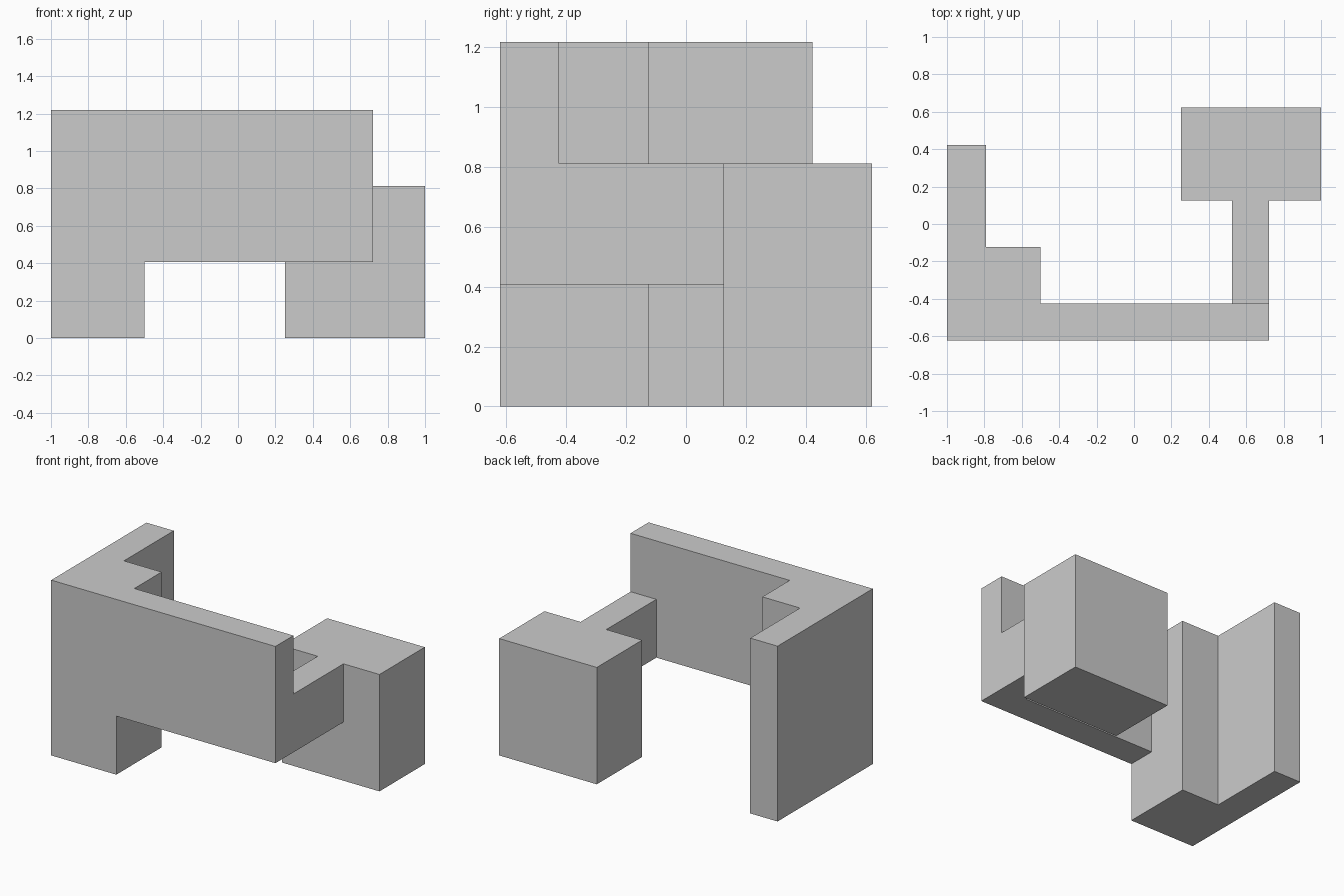
import bpy, bmesh

if "Cube" in bpy.data.objects:
    bpy.data.objects.remove(bpy.data.objects["Cube"])


def prism(name, outline, z0, z1):
    """Closed solid: a plan outline (counter-clockwise) raised from z0 to z1."""
    bm = bmesh.new()
    base = bm.faces.new([bm.verts.new((x, y, z0)) for x, y in outline])
    top = bmesh.ops.extrude_face_region(bm, geom=[base], use_keep_orig=True)
    verts = [v for v in top["geom"] if isinstance(v, bmesh.types.BMVert)]
    bmesh.ops.translate(bm, vec=(0, 0, z1 - z0), verts=verts)
    bmesh.ops.recalc_face_normals(bm, faces=bm.faces)
    mesh = bpy.data.meshes.new(name)
    bm.to_mesh(mesh)
    bm.free()
    obj = bpy.data.objects.new(name, mesh)
    bpy.context.collection.objects.link(obj)
    return obj


def combine(target, tool, operation):
    """Apply a boolean and remove the tool object."""
    tool.hide_render = True
    mod = target.modifiers.new(operation.title(), "BOOLEAN")
    mod.operation, mod.solver, mod.object = operation, "EXACT", tool
    bpy.context.view_layer.objects.active = target
    bpy.ops.object.modifier_apply(modifier=mod.name)
    bpy.data.objects.remove(tool)


LOW, MID, HIGH = 0.407, 0.812, 1.218

# Tall stepped corner with the long front wall
body = prism("stepped_wall_block",
             [(-1, -0.622), (0.723, -0.622), (0.723, -0.424), (-0.5, -0.424),
              (-0.5, -0.124), (-0.79, -0.124), (-0.79, 0.423), (-1, 0.423)],
             0, HIGH)

# Lower rear block with the narrow bridge running into the wall
rear = prism("rear_block_and_bridge",
             [(0.525, -0.52), (0.723, -0.52), (0.723, 0.125), (1, 0.125),
              (1, 0.622), (0.25, 0.622), (0.25, 0.125), (0.525, 0.125)],
             0, MID)
combine(body, rear, "UNION")

# Opening under the wall and bridge
opening = prism("opening_cutter",
                [(-0.5, -0.8), (0.9, -0.8), (0.9, 0.125), (-0.5, 0.125)],
                -0.2, LOW)
combine(body, opening, "DIFFERENCE")
